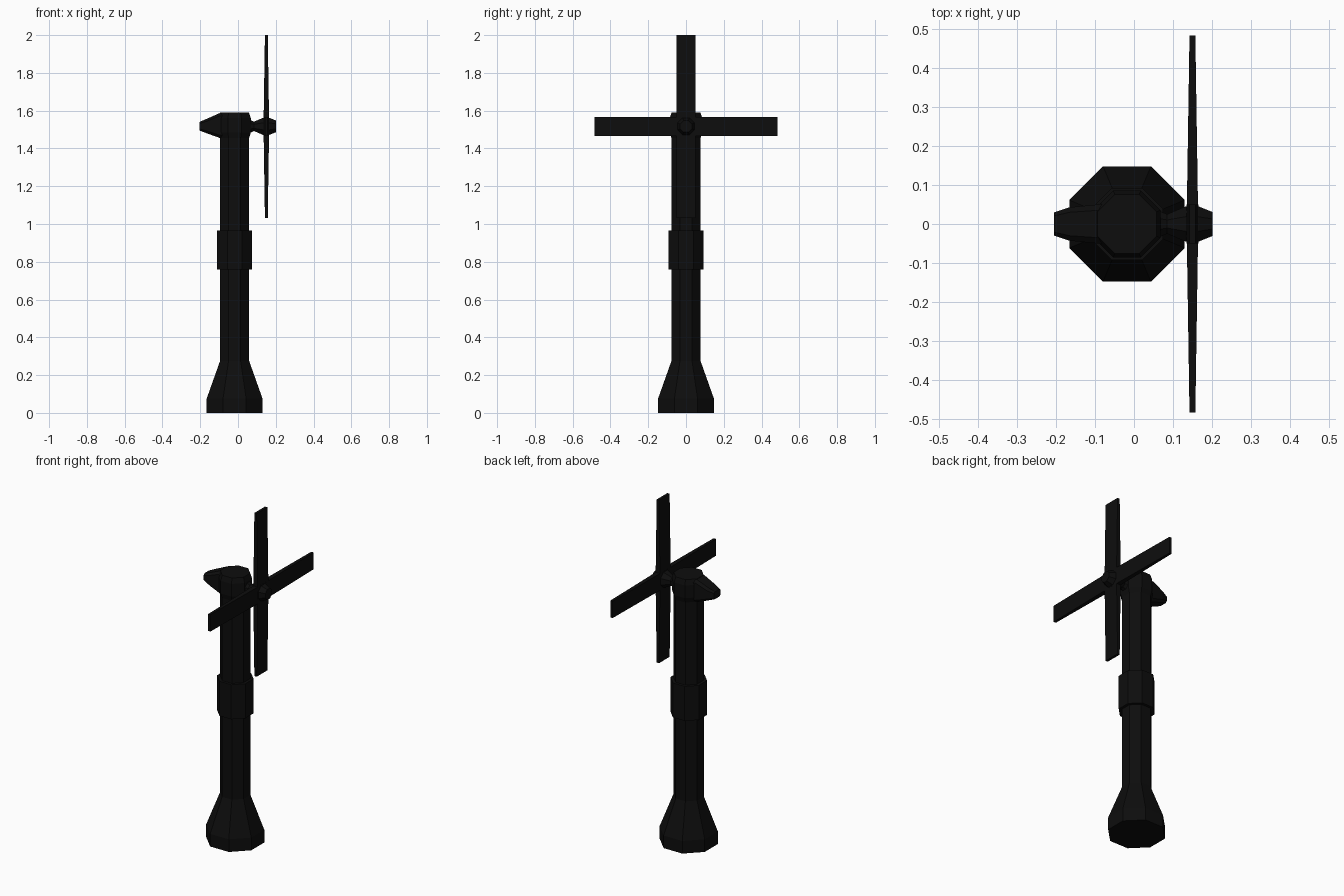
import bpy, math
from mathutils import Matrix, Vector

if "Cube" in bpy.data.objects:
    bpy.data.objects.remove(bpy.data.objects["Cube"])

AXIS_X = -0.018   # tower axis
HUB_X, HUB_Z = 0.15, 1.517

black = bpy.data.materials.new("near_black")
black.diffuse_color = (0.004, 0.004, 0.004, 1)
black.use_nodes = True
black.node_tree.nodes["Principled BSDF"].inputs["Base Color"].default_value = black.diffuse_color


def loft(name, rings, matrix=Matrix()):
    """Join equal-sized rings of points into a closed flat-faced solid."""
    n = len(rings[0])
    verts = [matrix @ Vector(p) for ring in rings for p in ring]
    faces = [(k * n + i, k * n + (i + 1) % n, (k + 1) * n + (i + 1) % n, (k + 1) * n + i)
             for k in range(len(rings) - 1) for i in range(n)]
    faces.append(tuple(reversed(range(n))))
    faces.append(tuple(range((len(rings) - 1) * n, len(rings) * n)))
    mesh = bpy.data.meshes.new(name)
    mesh.from_pydata(verts, [], faces)
    mesh.materials.append(black)
    obj = bpy.data.objects.new(name, mesh)
    bpy.context.collection.objects.link(obj)
    return obj


def octagon(apothem, z):
    r = apothem / math.cos(math.pi / 8)
    return [(r * math.cos(a), r * math.sin(a), z)
            for a in (math.pi / 8 + i * math.pi / 4 for i in range(8))]


def turned(name, profile, matrix):
    return loft(name, [octagon(r, z) for r, z in profile], matrix)


upright = Matrix.Translation((AXIS_X, 0, 0))

# Tower with flared foot, and the collar around its middle
turned("tower", [(0.148, 0), (0.148, 0.075), (0.077, 0.275), (0.077, 1.47)], upright)
turned("collar", [(0.093, 0.76), (0.093, 0.965)], upright)

# Eight-sided head on top of the tower
turned("head", [(0.077, 1.455), (0.086, 1.485), (0.086, 1.56), (0.076, 1.59)], upright)


# Tapering tail behind the head, with chamfered section
def tail_ring(x, half_w, z0, z1):
    c = 0.3 * half_w
    return [(x, -half_w, z0 + c), (x, -half_w + c, z0), (x, half_w - c, z0), (x, half_w, z0 + c),
            (x, half_w, z1 - c), (x, half_w - c, z1), (x, -half_w + c, z1), (x, -half_w, z1 - c)]


loft("tail", [tail_ring(x, w, a, b) for x, w, a, b in
              [(0.0, 0.06, 1.455, 1.589), (-0.095, 0.05, 1.455, 1.588),
               (-0.165, 0.043, 1.48, 1.557), (-0.205, 0.03, 1.495, 1.54)]][::-1])

# Rotor hub and neck, pointing along +x
forward = Matrix.Translation((0, 0, HUB_Z)) @ Matrix.Rotation(math.pi / 2, 4, 'Y')
turned("hub", [(0.045, 0.04), (0.025, 0.085), (0.045, 0.132), (0.045, 0.166), (0.031, 0.201)], forward)

# Four thin tapering blades
for i in range(4):
    m = Matrix.Translation((HUB_X, 0, HUB_Z)) @ Matrix.Rotation(i * math.pi / 2, 4, 'X')
    loft(f"blade_{i + 1}", [[(-t, -0.05, z), (t, -0.05, z), (t, 0.05, z), (-t, 0.05, z)]
                            for t, z in ((0.015, 0.0), (0.0075, 0.484))], m)
